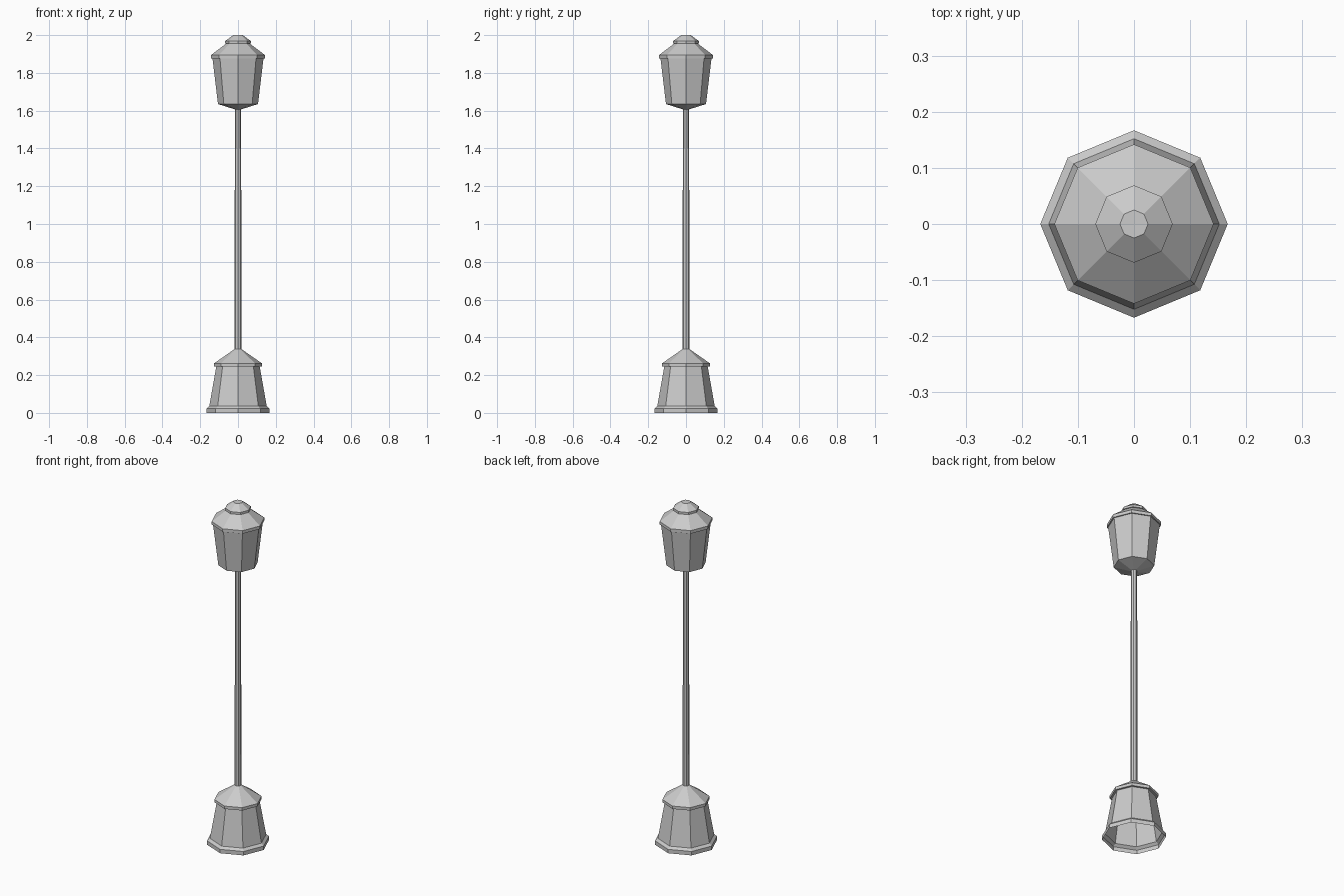
import bpy, bmesh
from math import cos, sin, pi

if "Cube" in bpy.data.objects:
    bpy.data.objects.remove(bpy.data.objects["Cube"])

SIDES = 8  # corners lie on the x and y axes


def lathe(name, profile, cap_top=False, cap_bottom=False):
    """Eight-sided turned shell from (radius, height) points, bottom to top."""
    bm = bmesh.new()
    rings = [[bm.verts.new((r * cos(2 * pi * i / SIDES), r * sin(2 * pi * i / SIDES), z))
              for i in range(SIDES)] for r, z in profile]
    for low, high in zip(rings, rings[1:]):
        for i in range(SIDES):
            j = (i + 1) % SIDES
            bm.faces.new((low[i], low[j], high[j], high[i]))
    if cap_top:
        bm.faces.new(rings[-1])
    if cap_bottom:
        bm.faces.new(rings[0][::-1])
    mesh = bpy.data.meshes.new(name)
    bm.to_mesh(mesh)
    bm.free()
    obj = bpy.data.objects.new(name, mesh)
    bpy.context.collection.objects.link(obj)
    return obj


# Hollow pedestal: foot rim, tapered body, overhanging collar, sloped shoulder
lathe("pedestal", [(0.167, 0), (0.167, 0.023), (0.152, 0.036), (0.115, 0.245),
                   (0.127, 0.245), (0.127, 0.262), (0.018, 0.338)])

# Slender pole
lathe("pole", [(0.018, 0.335), (0.0175, 1.0), (0.0165, 1.612)])

# Lantern body: shallow underside and flared panes
lathe("lantern_body", [(0.017, 1.607), (0.106, 1.635), (0.135, 1.877)])

# Lantern roof: eave with underside, slope, stepped cap
lathe("lantern_roof", [(0.133, 1.877), (0.142, 1.877), (0.142, 1.895), (0.063, 1.955),
                       (0.069, 1.955), (0.069, 1.968), (0.025, 2.0)], cap_top=True)
